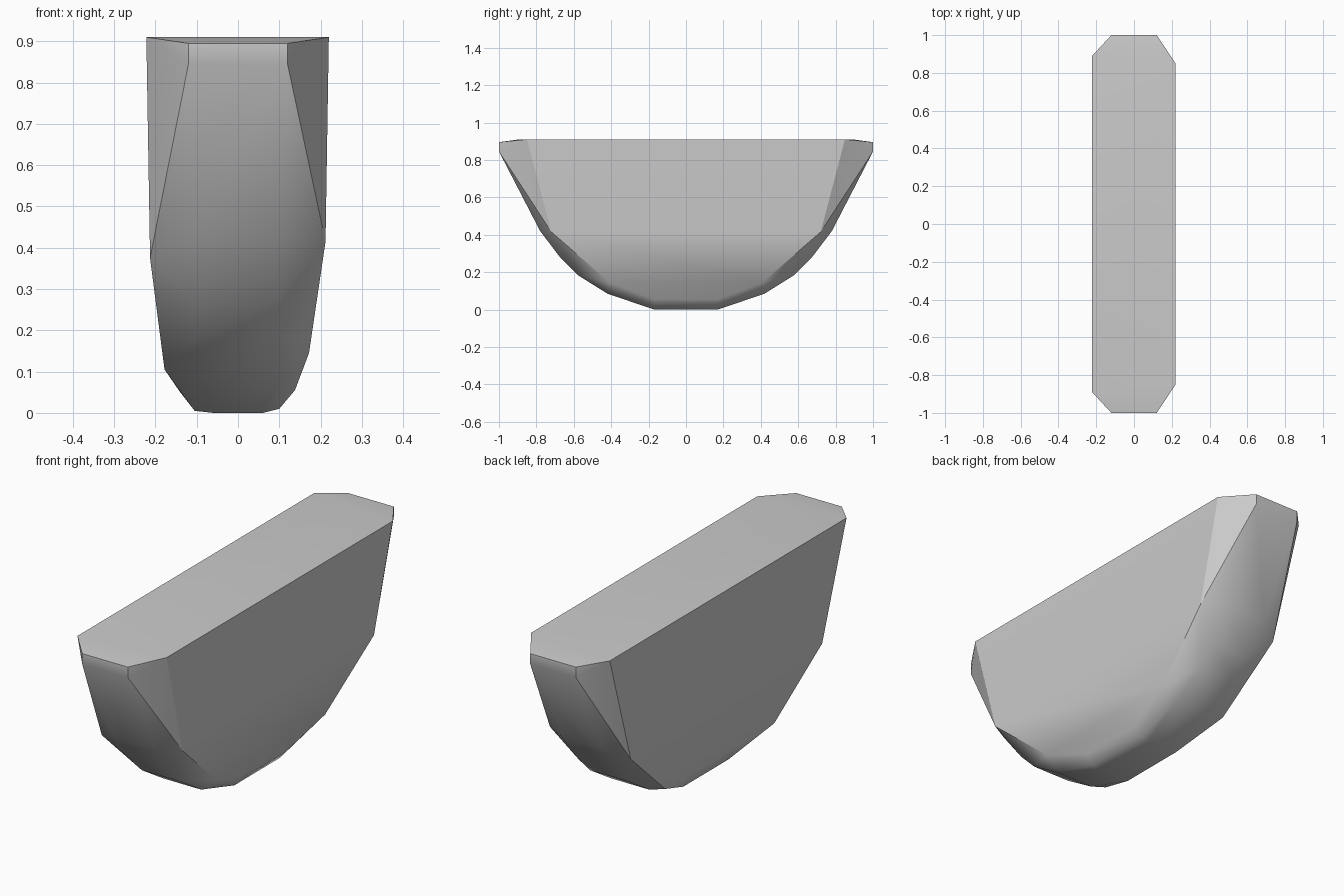
import bpy, bmesh, math

if "Cube" in bpy.data.objects:
    bpy.data.objects.remove(bpy.data.objects["Cube"], do_unlink=True)

# Plain grey material
grey = bpy.data.materials.new("stone_grey")
grey.use_nodes = True
colour = (0.6, 0.6, 0.6, 1)
grey.diffuse_color = colour
grey.node_tree.nodes["Principled BSDF"].inputs["Base Color"].default_value = colour

# Half profiles as (x, y, z), mirrored front to back: narrow rim, then the two sides
rim = [(.12, 1, .9), (.12, 1, .85), (.11, .78, .425), (.10, .67, .28),
       (.10, .58, .19), (.10, .42, .09), (.06, .17, .005)]
left_side = [(.22, .85, .915), (.212, .72, .42), (.172, .41, .15),
             (.138, .17, .06), (.10, .17, .015)]
right_side = [(-.222, .89, .915), (-.213, .72, .38), (-.178, .41, .11),
              (-.14, .17, .055), (-.105, .17, .01)]

points = left_side + right_side
for x, y, z in rim:
    points += [(x, y, z), (-x, y, z)]

# Faceted half disc: hull over the mirrored outlines
bm = bmesh.new()
for x, y, z in points:
    for side in (1, -1):
        bm.verts.new((x, y * side, z))
hull = bmesh.ops.convex_hull(bm, input=bm.verts[:])
loose = [g for g in hull["geom_interior"] if isinstance(g, bmesh.types.BMVert)]
bmesh.ops.delete(bm, geom=loose, context="VERTS")
bmesh.ops.dissolve_limit(bm, angle_limit=math.radians(1),
                         verts=bm.verts[:], edges=bm.edges[:])
bmesh.ops.recalc_face_normals(bm, faces=bm.faces[:])

# Set the block on the ground
low = min(v.co.z for v in bm.verts)
bmesh.ops.translate(bm, vec=(0, 0, -low), verts=bm.verts[:])

mesh = bpy.data.meshes.new("half_disc_block")
bm.to_mesh(mesh)
bm.free()
mesh.materials.append(grey)
block = bpy.data.objects.new("half_disc_block", mesh)
bpy.context.collection.objects.link(block)

# Soft facets with crisp main edges
bpy.ops.object.select_all(action="DESELECT")
block.select_set(True)
bpy.context.view_layer.objects.active = block
bpy.ops.object.shade_smooth_by_angle(angle=math.radians(30))
